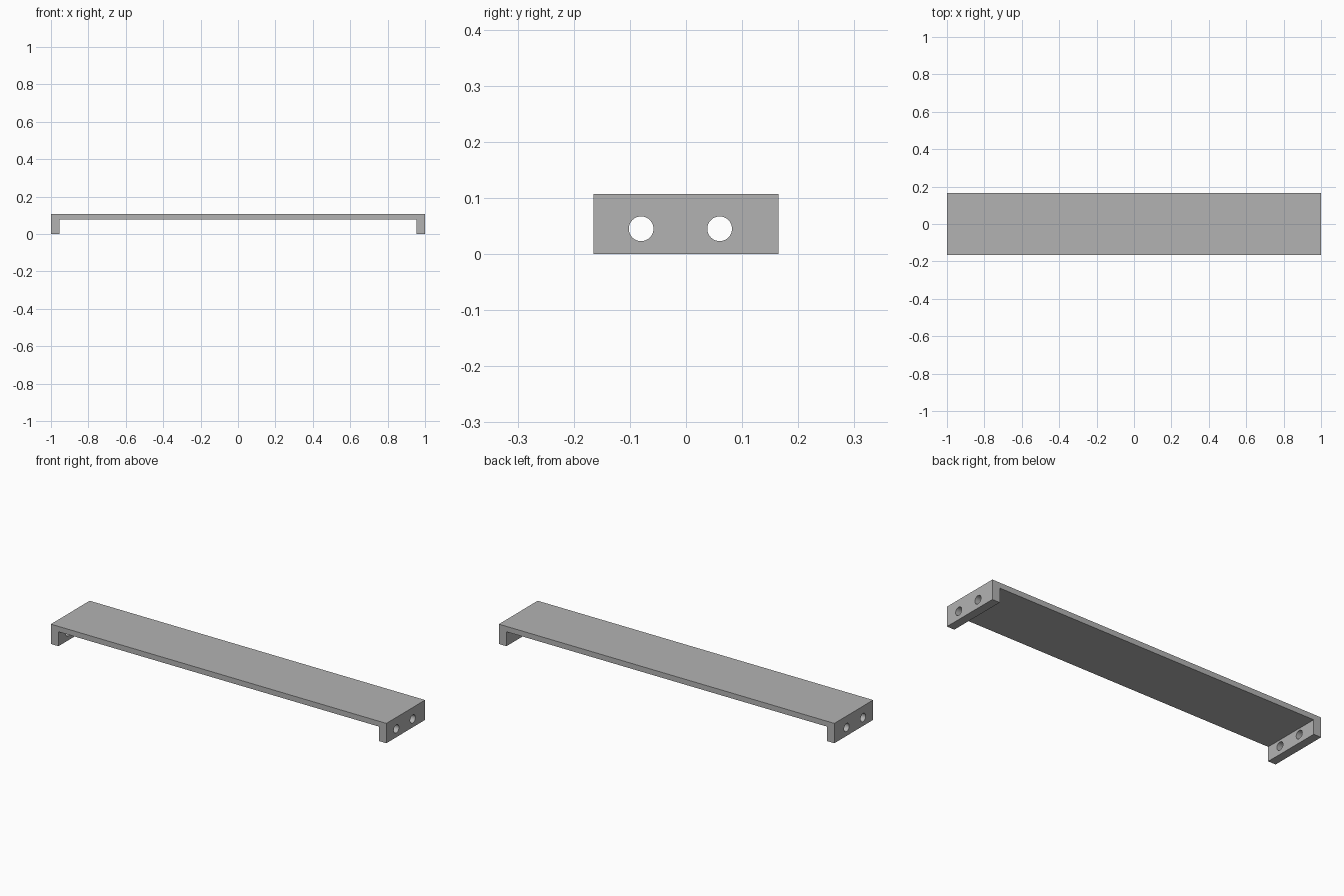
import bpy, bmesh, math

if "Cube" in bpy.data.objects:
    bpy.data.objects.remove(bpy.data.objects["Cube"], do_unlink=True)

HALF_LENGTH, HALF_DEPTH, HEIGHT = 1.0, 0.165, 0.107
PLATE_BOTTOM, LEG = 0.078, 0.045
HOLE_Z, HOLE_RADIUS = 0.045, 0.022

grey = bpy.data.materials.new("plain_grey")
grey.use_nodes = True
colour = (0.45, 0.45, 0.45, 1)
grey.diffuse_color = colour
grey.node_tree.nodes["Principled BSDF"].inputs["Base Color"].default_value = colour

# Bracket: a U-shaped side profile extruded from front to back
inner = HALF_LENGTH - LEG
right_half = [(inner, PLATE_BOTTOM), (inner, 0), (HALF_LENGTH, 0), (HALF_LENGTH, HEIGHT)]
profile = right_half + [(-x, z) for x, z in reversed(right_half)]
bm = bmesh.new()
face = bm.faces.new([bm.verts.new((x, -HALF_DEPTH, z)) for x, z in profile])
extruded = bmesh.ops.extrude_face_region(bm, geom=[face])["geom"]
bmesh.ops.translate(bm, vec=(0, 2 * HALF_DEPTH, 0),
                    verts=[v for v in extruded if isinstance(v, bmesh.types.BMVert)])
bmesh.ops.recalc_face_normals(bm, faces=bm.faces)
mesh = bpy.data.meshes.new("bracket")
bm.to_mesh(mesh)
bm.free()
mesh.materials.append(grey)
bracket = bpy.data.objects.new("bracket", mesh)
bpy.context.collection.objects.link(bracket)

# Two screw holes through each end leg
for side in (-1, 1):
    for y in (-0.08, 0.06):
        bpy.ops.mesh.primitive_cylinder_add(
            vertices=48, radius=HOLE_RADIUS, depth=LEG * 2,
            location=(side * (HALF_LENGTH - LEG / 2), y, HOLE_Z),
            rotation=(0, math.pi / 2, 0))
        cutter = bpy.context.object
        cutter.name = "hole_cutter"
        cutter.hide_render = True
        cutter.data.materials.append(grey)
        bpy.context.view_layer.objects.active = bracket
        cut = bracket.modifiers.new("screw_hole", 'BOOLEAN')
        cut.operation, cut.solver, cut.object = 'DIFFERENCE', 'EXACT', cutter
        bpy.ops.object.modifier_apply(modifier=cut.name)
        bpy.data.objects.remove(cutter, do_unlink=True)

# Smooth hole walls, sharp corners
bpy.ops.object.select_all(action='DESELECT')
bracket.select_set(True)
bpy.context.view_layer.objects.active = bracket
bpy.ops.object.shade_smooth_by_angle(angle=math.radians(30))
